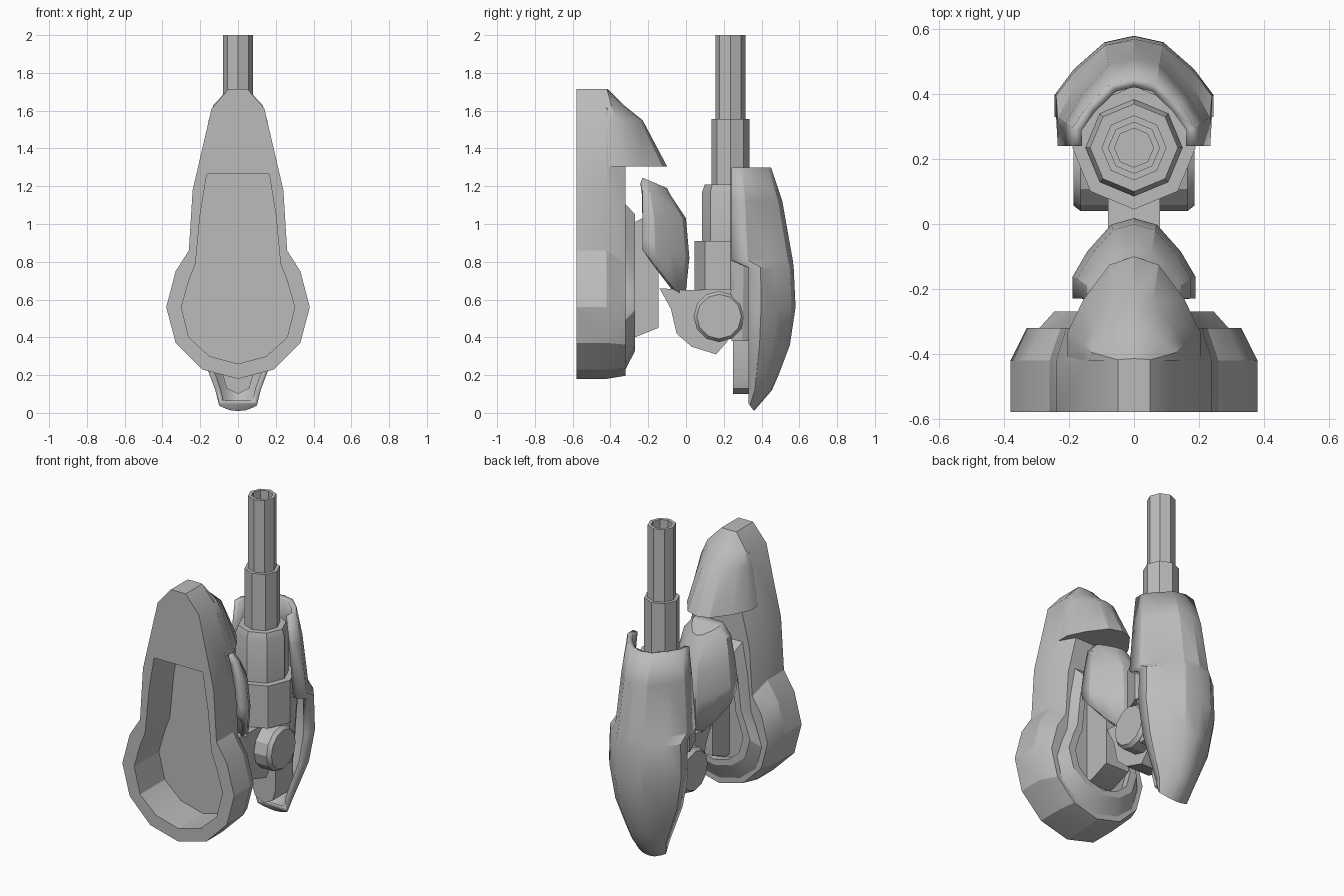
import bpy, bmesh, math
from mathutils import Vector

if "Cube" in bpy.data.objects:
    bpy.data.objects.remove(bpy.data.objects["Cube"], do_unlink=True)

grey = bpy.data.materials.new("plain_grey")
grey.use_nodes = True
grey.diffuse_color = (0.5, 0.5, 0.5, 1)
grey.node_tree.nodes["Principled BSDF"].inputs["Base Color"].default_value = grey.diffuse_color


def loft(name, rings, wrap=True, caps=(True, True), shell=0):
    """Skin a list of equal-length rings; optionally leave open and thicken."""
    bm = bmesh.new()
    rows = [[bm.verts.new(p) for p in ring] for ring in rings]
    n = len(rows[0])
    for a, b in zip(rows, rows[1:]):
        for i in range(n if wrap else n - 1):
            j = (i + 1) % n
            bm.faces.new((a[i], a[j], b[j], b[i]))
    for row, cap in zip((rows[0], rows[-1]), caps):
        if cap:
            bm.faces.new(row)
    bmesh.ops.remove_doubles(bm, verts=bm.verts, dist=0.0005)
    bmesh.ops.recalc_face_normals(bm, faces=bm.faces)
    mesh = bpy.data.meshes.new(name)
    bm.to_mesh(mesh)
    bm.free()
    mesh.materials.append(grey)
    ob = bpy.data.objects.new(name, mesh)
    bpy.context.collection.objects.link(ob)
    if shell:
        mod = ob.modifiers.new("thickness", "SOLIDIFY")
        mod.thickness = shell
        mod.offset = -1
    bpy.ops.object.select_all(action="DESELECT")
    ob.select_set(True)
    bpy.context.view_layer.objects.active = ob
    bpy.ops.object.shade_smooth_by_angle(angle=math.radians(28))
    return ob


def arch(z, w, front, back, drop=0):
    """Horseshoe section, open to the front; drop lowers its back."""
    half = [(1, 0), (1, .27), (.755, .59), (.37, .92)]
    pts = half + [(0, 1)] + [(-x, y) for x, y in reversed(half)]
    return [(x * w, front + y * (back - front), z - drop * y) for x, y in pts]


def outline(half, y, sx=1, sz=1, z0=0):
    """Mirror a right-hand outline and place it at depth y."""
    pts = half + [(-x, z) for x, z in reversed(half) if x > 0]
    return [(x * sx, y, z0 + z * sz) for x, z in pts]


def side_prism(name, pts, w):
    return loft(name, [[(x, y, z) for y, z in pts] for x in (-w, w)])


def lathe(name, profile, sides, centre, axis="z"):
    rings = []
    for r, h in profile:
        ring = []
        for k in range(sides):
            a = math.tau * k / sides
            u, v = r * math.cos(a), r * math.sin(a)
            ring.append(Vector((u, v, h) if axis == "z" else (h, u, v)) + Vector(centre))
        rings.append(ring)
    return loft(name, rings)


# Foot: hollow sole with a recess in the front
sole = [(.05, 1.715), (.14, 1.61), (.24, 1.18), (.26, .86), (.33, .75),
        (.38, .56), (.33, .37), (.19, .23), (0, .18)]
recess = [(.05, 1.265), (.165, 1.265), (.2, 1.05), (.225, .79), (.26, .7),
          (.3, .56), (.26, .4), (.15, .3), (0, .26)]
loft("foot_sole", [
    outline(recess, -.34), outline(recess, -.58), outline(sole, -.58),
    outline(sole, -.42), outline(sole, -.32, .87, .87, .04)])

# Toe cover over the top of the foot
loft("toe_cover", [arch(1.305, .205, -.42, -.1), arch(1.55, .155, -.42, -.23),
                   arch(1.63, .13, -.42, -.33), arch(1.715, .05, -.42, -.415)])

# Raised rim behind the foot
loft("ankle_rim", [
    outline(recess, -.33, .97, .87, .005), outline(recess, -.32, .97, .87, .005),
    outline(recess, -.27, .82, .72, .14), outline(recess, -.27, .66, .62, .2),
    outline(recess, -.31, .66, .62, .2)])

# Ankle post and its guard
side_prism("ankle_post", [(-.33, .4), (-.27, .4), (-.145, .45), (-.145, .81),
                          (-.2, 1), (-.23, 1.03), (-.33, .98)], .08)
loft("ankle_guard", [
    arch(1.245, .09, -.23, -.1, .055), arch(1.18, .145, -.23, -.08, .03),
    arch(1.03, .175, -.23, 0), arch(.92, .19, -.23, .018, .1),
    arch(.86, .185, -.23, -.005, .26)], wrap=False, caps=(True, False), shell=.035)

# Link and pivot joint
side_prism("joint_link", [(-.14, .66), (-.08, .55), (-.05, .42), (.03, .35),
                          (.16, .31), (.22, .38), (.24, .65), (0, .65)], .08)
lathe("pivot_joint", [(.118, -.187), (.135, -.165), (.135, .165), (.118, .187)],
      12, (0, .175, .51), "x")

# Stepped strut with a hollow top
lathe("leg_strut", [(.06, 1.85), (.06, 2), (.08, 2), (.08, 1.555), (.1, 1.555),
                    (.1, 1.21), (.135, 1.21), (.15, 1.17), (.15, .91),
                    (.19, .91), (.19, .65)], 8, (0, .235, 0))

# Calf shell, inner core and heel block
loft("calf_shell", [
    arch(1.3, .19, .24, .45), arch(1.12, .21, .24, .51), arch(.81, .235, .24, .565),
    arch(.77, .24, .33, .57), arch(.56, .245, .33, .58), arch(.36, .21, .33, .55),
    arch(.2, .15, .33, .49), arch(.12, .12, .33, .455), arch(.05, .1, .33, .36, .04)],
    wrap=False, caps=(False, True), shell=.03)
loft("calf_core", [arch(.38, .16, .24, .46), arch(.8, .19, .24, .48)])
heel = [(.08, .38), (.08, .2), (.06, .13), (0, .1)]
loft("heel_block", [outline(heel, .25), outline(heel, .42)])
